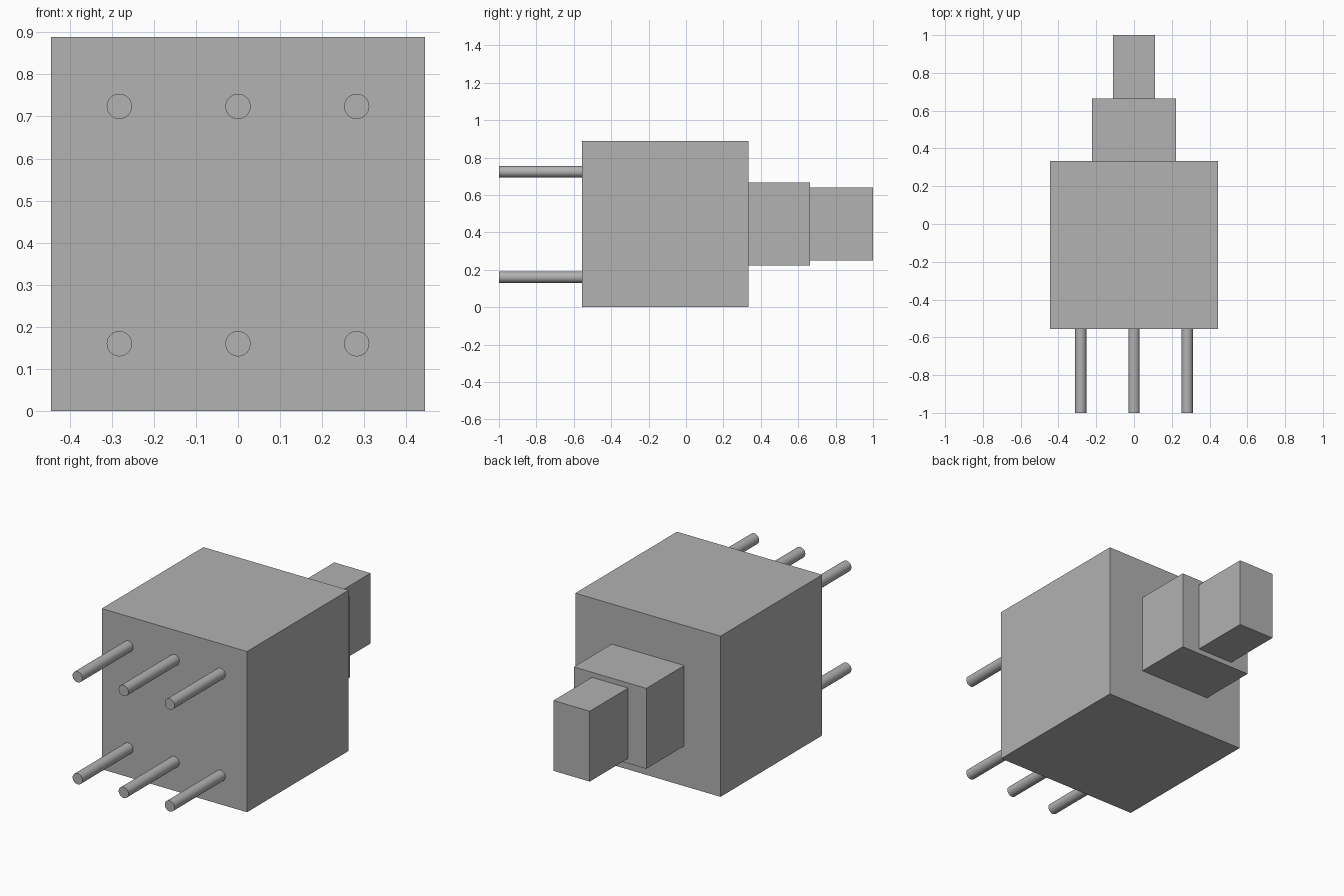
import bpy
import math

cube = bpy.data.objects.get("Cube")
if cube:
    bpy.data.objects.remove(cube, do_unlink=True)

GREY = (0.445, 0.445, 0.445, 1)
grey = bpy.data.materials.new("plain grey")
grey.use_nodes = True
grey.diffuse_color = GREY
grey.node_tree.nodes["Principled BSDF"].inputs["Base Color"].default_value = GREY


def finish(name):
    obj = bpy.context.object
    obj.name = obj.data.name = name
    obj.data.materials.append(grey)
    return obj


def block(name, width, y_range, z_range):
    """Box centred on x, spanning the given depth and height."""
    (y0, y1), (z0, z1) = y_range, z_range
    bpy.ops.mesh.primitive_cube_add(size=1, location=(0, (y0 + y1) / 2, (z0 + z1) / 2))
    obj = finish(name)
    obj.scale = (width, y1 - y0, z1 - z0)
    bpy.ops.object.transform_apply(location=False, rotation=False, scale=True)


def pin(name, x, z):
    """Round contact pin running forward from the housing."""
    bpy.ops.mesh.primitive_cylinder_add(
        vertices=48, radius=0.03, depth=BODY_FRONT + 1,
        location=(x, (BODY_FRONT - 1) / 2, z), rotation=(math.pi / 2, 0, 0))
    finish(name)
    bpy.ops.object.shade_smooth_by_angle(angle=math.radians(30))


BODY_FRONT, BODY_BACK, COLLAR_BACK = -0.556, 0.333, 0.664

# Housing, collar and push button, stepping down towards the back
block("housing", 0.889, (BODY_FRONT, BODY_BACK), (0, 0.889))
block("collar", 0.444, (BODY_BACK, COLLAR_BACK), (0.222, 0.667))
block("push_button", 0.222, (COLLAR_BACK, 1), (0.25, 0.639))

# Two rows of three contact pins
for row, z in (("lower", 0.16), ("upper", 0.724)):
    for side, x in (("right", -0.282), ("middle", 0), ("left", 0.282)):
        pin(f"{row}_{side}_pin", x, z)
